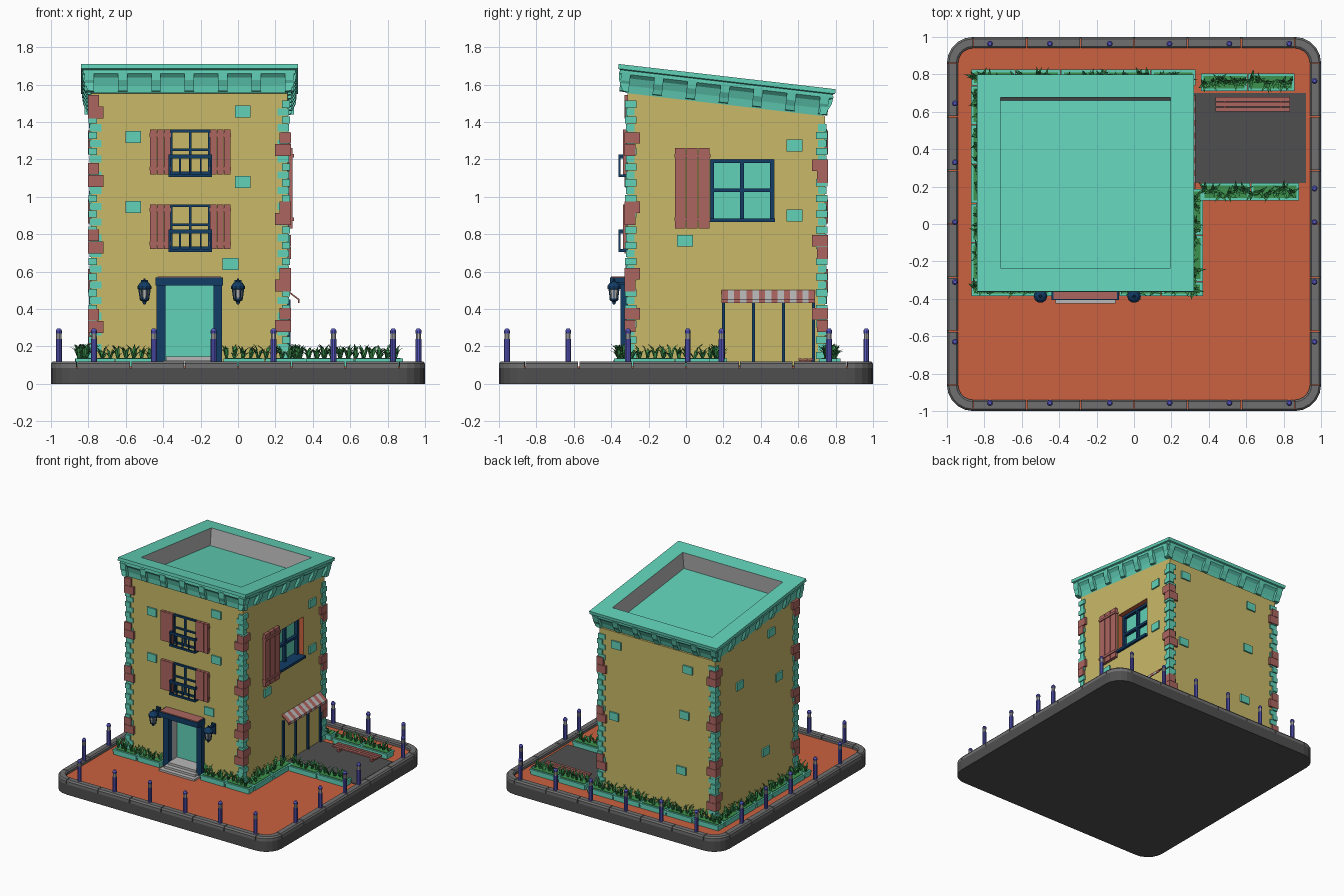
import bpy, bmesh, math, random
from mathutils import Vector

if "Cube" in bpy.data.objects:
    bpy.data.objects.remove(bpy.data.objects["Cube"])

random.seed(6)
COL = {"yellow_plaster": (.59, .49, .14), "teal": (.12, .64, .48), "orange_paving": (.597, .122, .051),
       "red_brown": (.41, .13, .115), "navy": (.006, .045, .13), "post_blue": (.1, .1, .55),
       "light_grey": (.48, .48, .48), "curb_grey": (.16, .16, .16), "dark_grey": (.078, .078, .078),
       "leaf_green": (.045, .29, .075)}
MATS = {}
for n, c in COL.items():
    MATS[n] = bpy.data.materials.new(n)
    MATS[n].diffuse_color = (*c, 1)


def finish(name, bm, *mats):
    bmesh.ops.recalc_face_normals(bm, faces=bm.faces)
    me = bpy.data.meshes.new(name)
    bm.to_mesh(me)
    bm.free()
    for m in mats:
        me.materials.append(MATS[m])
    ob = bpy.data.objects.new(name, me)
    bpy.context.collection.objects.link(ob)
    return ob


def loft(bm, rings, cap=True, mats=None):
    vs = [[bm.verts.new(p) for p in r] for r in rings]
    n = len(vs[0])
    for k, (a, b) in enumerate(zip(vs, vs[1:])):
        for i in range(n):
            f = bm.faces.new((a[i], a[(i + 1) % n], b[(i + 1) % n], b[i]))
            f.material_index = mats[k] if mats else 0
    if cap:
        bm.faces.new(vs[0][::-1])
        bm.faces.new(vs[-1])


def rect(x0, x1, y0, y1, z):
    return [(x0, y0, z), (x1, y0, z), (x1, y1, z), (x0, y1, z)]


def boxes(name, mat, items):
    bm = bmesh.new()
    for x0, x1, y0, y1, z0, z1 in items:
        loft(bm, [rect(x0, x1, y0, y1, z0), rect(x0, x1, y0, y1, z1)])
    return finish(name, bm, mat)


def lathe(bm, cx, cy, prof, seg, mats):
    loft(bm, [[(cx + r * math.cos(2 * math.pi * i / seg), cy + r * math.sin(2 * math.pi * i / seg), z)
               for i in range(seg)] for r, z in prof], True, mats)


# base slab and paving
def rounded(inset, z, r=.14):
    out = []
    for q in range(4):
        c = Vector((1 - r, 1 - r)) if q == 0 else Vector(((-1, -1, 1)[q - 1], (1, -1, -1)[q - 1])) * (1 - r)
        for i in range(6):
            a = math.pi / 2 * (q + i / 5)
            out.append((c.x + (r - inset) * math.cos(a), c.y + (r - inset) * math.sin(a), z))
    return out


for name, mat, inset, z0, z1 in (("base_slab", "dark_grey", 0, 0, .084), ("paving", "orange_paving", .012, .08, .092)):
    bm = bmesh.new()
    loft(bm, [rounded(inset, z0), rounded(inset, z1)])
    finish(name, bm, mat)

# curb stones: one curved stone per corner, six per side
PROF = [(0, .084), (0, .108), (.01, .12), (.05, .12), (.06, .112), (.06, .084)]
bm = bmesh.new()
for q in range(4):
    a0 = q * math.pi / 2
    def sec(p, a):
        c, s = math.cos(a0), math.sin(a0)
        ring = []
        for d, z in PROF:
            x, y = p[0] - d * math.cos(a), p[1] - d * math.sin(a)
            ring.append((x * c - y * s, x * s + y * c, z))
        return ring
    arc = [math.radians(1 + 88 * i / 5) for i in range(6)]
    loft(bm, [sec((.86 + .14 * math.cos(a), .86 + .14 * math.sin(a)), a) for a in arc])
    for i in range(6):
        y = -.86 + i * 1.72 / 6
        loft(bm, [sec((1, y + .003), 0), sec((1, y + 1.72 / 6 - .003), 0)])
finish("curb_stones", bm, "curb_grey")

# bollards
spots = [(x, s) for x in (-.77, -.45, -.13, .19, .51, .83) for s in (-.957, .964)]
spots += [(-.958, y) for y in (.645, .33, .01, -.31, -.63)] + [(.965, y) for y in (.765, .19, .01, -.31, -.63)]
bm = bmesh.new()
for x, y in spots:
    lathe(bm, x, y, [(.016, .11), (.016, .24), (.014, .24), (.014, .27), (.016, .27), (.016, .285), (.009, .295)],
          10, [0, 0, 1, 0, 0, 0])
finish("bollards", bm, "post_blue", "light_grey")

# house walls with a sloping top, door and window recesses
X0, X1, Y0, Y1 = -.785, .265, -.312, .742
bm = bmesh.new()
loft(bm, [[(x, Y0, .08), (x, Y1, .08), (x, Y1, 1.433), (x, Y0, 1.556)] for x in (X0, X1)])
walls = finish("house_walls", bm, "yellow_plaster", "orange_paving", "teal", "light_grey")
for dims in ((-.39, -.13, -.5, -.235, .10, .525), (.185, .4, .13, .47, .87, 1.2)):
    cut = boxes("cutter", "teal", [dims])
    cut.hide_render = True
    m = walls.modifiers.new("cut", 'BOOLEAN')
    m.operation, m.object, m.solver = 'DIFFERENCE', cut, 'EXACT'
    bpy.context.view_layer.objects.active = walls
    bpy.ops.object.modifier_apply(modifier=m.name)
    bpy.data.objects.remove(cut)
for p in walls.data.polygons:
    c, n = p.center, p.normal
    p.material_index = 0
    if .17 < c.x < .26 and .12 < c.y < .48 and .8 < c.z < 1.25:
        p.material_index = 2 if abs(n.x) > .5 else 1
    elif -.4 < c.x < -.12 and -.305 < c.y < -.2 and .09 < c.z < .6:
        p.material_index = 2 if abs(n.y) > .5 else 3

# tilted roof: coved cornice, rim and sunken deck
TILT, L, RX0, RX1 = -.1157, 1.168, -.84, .32
bm = bmesh.new()
steps = [(.055, -.15), (.048, -.11), (.032, -.07), (.012, -.05), (.012, -.03), (0, -.025), (0, 0), (.125, 0), (.125, -.14)]
loft(bm, [rect(RX0 + d, RX1 - d, d, L - d, z) for d, z in steps], True, [0] * 7 + [1])
roof = finish("roof_cornice", bm, "teal", "light_grey")
# corbels under the rim, seven to a side
bm = bmesh.new()
shape = [(.07, -.145), (.035, -.14), (.028, -.115), (.012, -.085), (.006, -.04), (.07, -.04)]
for i in range(7):
    t, w = .045 + i * (1.16 - .09) / 6, .025
    for s in (0, 1):
        loft(bm, [[(RX0 + t + k, L - d if s else d, z) for d, z in shape] for k in (-w, w)])
        loft(bm, [[(RX1 - d if s else RX0 + d, t + k, z) for d, z in shape] for k in (-w, w)])
corbels = finish("roof_corbels", bm, "teal")
for ob in (roof, corbels):
    ob.location, ob.rotation_euler = (0, -.36, 1.71), (TILT, 0, 0)

# corner stones: small teal courses plus pairs of large red blocks
small, red = [], []
def corner(sx, sy, z0, z1, lx, ly, o):
    x, y = (X1 if sx > 0 else X0) + sx * o, (Y1 if sy > 0 else Y0) + sy * o
    a, b = x - sx * lx, y - sy * ly
    return (min(x, a), max(x, a), min(y, b), max(y, b), z0, z1)
for sx, sy, pairs in ((-1, -1, (1.45, 1.085, .73, .305)), (1, -1, (1.25, .88, .525, .31)),
                      (1, 1, (1.105, .70, .31)), (-1, 1, (1.26, .89, .52, .24))):
    for k in range(int(((1.54 if sy < 0 else 1.42) - .09) / .042)):
        z = .09 + k * .042
        lx, ly = ((.062, .045), (.045, .062))[k % 2]
        small.append(corner(sx, sy, z, z + .038, lx, ly, .008 + .006 * (k % 2)))
    for z in pairs:
        red.append(corner(sx, sy, z - .032, z + .032, .085, .06, .018))
        red.append(corner(sx, sy, z + .034, z + .095, .06, .085, .018))
boxes("corner_stones", "teal", small)
boxes("corner_blocks", "red_brown", red)

# scattered teal bricks on all four walls
bricks, h, w, o = [], .032, .042, .012
for x, z in ((-.56, 1.32), (.025, 1.455), (.025, 1.08), (-.56, .945), (-.04, .64)):
    bricks.append((x - w, x + w, Y0 - o, Y0 + o, z - h, z + h))
for x, z in ((.11, 1.33), (-.54, 1.3), (.13, .74), (-.51, .92), (-.48, .46)):
    bricks.append((x - w, x + w, Y1 - o, Y1 + o, z - h, z + h))
for y, z in ((.58, 1.275), (.58, .9), (-.005, .765)):
    bricks.append((X1 - o, X1 + o, y - w, y + w, z - h, z + h))
for y, z in ((.02, 1.4), (.43, 1.12), (-.08, 1.0), (.09, .45)):
    bricks.append((X0 - o, X0 + o, y - w, y + w, z - h, z + h))
boxes("wall_bricks", "teal", bricks)

# front windows with balcony rails and shutters
bars, rails, shut = [], [], []
for b in (1.12, .72):
    f = (Y0 - .012, Y0 + .01)
    bars += [(-.36, -.15, *f, b + .225, b + .24), (-.36, -.15, *f, b + .125, b + .137), (-.36, -.15, *f, b, b + .015),
             (-.262, -.248, *f, b, b + .23), (-.362, -.35, *f, b, b + .23), (-.16, -.148, *f, b, b + .23)]
    for z0, z1 in ((b - .015, b), (b + .085, b + .105)):
        rails += [(-.372, -.138, -.362, -.348, z0, z1), (-.372, -.36, -.36, Y0, z0, z1), (-.15, -.138, -.36, Y0, z0, z1)]
    rails += [(x - .005, x + .005, -.36, -.35, b, b + .09) for x in (-.366, -.311, -.255, -.199, -.144)]
    for x in (-.415, -.095):
        shut += [(x + k * .037 - .0175, x + k * .037 + .0175, Y0 - .024, Y0 + .005, b, b + .24) for k in (-1, 0, 1)]
        shut += [(x - .057, x + .057, Y0 - .018, Y0, z, z + .02) for z in (b + .02, b + .2)]
boxes("front_window_frames", "navy", bars)
boxes("balcony_rails", "navy", rails)
boxes("front_shutters", "red_brown", shut)

# side window and its open shutter
fx = (.2, .225)
boxes("side_window_frame", "navy", [(*fx, .13, .15, .87, 1.2), (*fx, .45, .47, .87, 1.2), (*fx, .29, .31, .87, 1.2),
      (*fx, .13, .47, 1.18, 1.2), (*fx, .13, .47, 1.025, 1.045), (.19, .285, .125, .475, .865, .885)])
boxes("side_shutter", "red_brown", [(.268, .292, -.06 + k * .064, -.002 + k * .064, .83, 1.26) for k in range(3)]
      + [(.262, .3, -.062, .132, z, z + .018) for z in (.87, 1.21)])

# door surround, canopy and steps
boxes("door_frame", "navy", [(-.435, -.388, -.35, -.3, .09, .53), (-.132, -.085, -.35, -.3, .09, .53),
      (-.44, -.08, -.405, -.3, .525, .568)])
boxes("door_canopy_top", "red_brown", [(-.43, -.09, -.4, -.31, .565, .574)])
boxes("door_steps", "light_grey", [(-.42, -.1, -.425, -.25, .09, .108), (-.40, -.12, -.39, -.25, .1, .126),
      (-.385, -.135, -.355, -.24, .12, .145)])

# wall lanterns
bm = bmesh.new()
for x in (-.5, 0):
    lathe(bm, x, -.385, [(.006, .425), (.012, .44), (.024, .447), (.024, .455), (.02, .455), (.028, .505), (.037, .508),
          (.037, .522), (.024, .54), (.008, .548), (.005, .562)], 10, [0, 0, 0, 0, 1, 0, 0, 0, 0, 0])
    for i in range(6):
        c, s = math.cos(i * math.pi / 3), math.sin(i * math.pi / 3)
        loft(bm, [rect(x + r * c - .003, x + r * c + .003, -.385 + r * s - .003, -.385 + r * s + .003, z)
                  for r, z in ((.022, .45), (.031, .51))])
    loft(bm, [rect(x - .008, x + .008, -.385, Y0, z) for z in (.53, .545)])
    loft(bm, [rect(x - .018, x + .018, Y0 - .012, Y0, z) for z in (.47, .555)])
finish("wall_lanterns", bm, "navy", "light_grey")

# shop front and striped awning
boxes("shop_posts", "navy", [(.255, .28, y - .008, y + .008, .09, .45) for y in (.2, .36, .52, .682)])
bm = bmesh.new()
for i in range(15):
    y = .19 + i * .0333
    n = len(bm.faces)
    loft(bm, [[(.26, k, .505), (.33, k, .452), (.33, k, .432), (.322, k, .432), (.322, k, .448), (.26, k, .494)]
              for k in (y, y + .0333)])
    bm.faces.ensure_lookup_table()
    for f in bm.faces[n:]:
        f.material_index = i % 2
finish("awning", bm, "red_brown", "light_grey")

# side yard and bench
boxes("side_yard", "dark_grey", [(.26, .92, .22, .70, .085, .097)])
boxes("bench", "red_brown", [(.435, .835, y, y + .022, .125, .136) for y in (.602, .629, .656)]
      + [(x, x + .02, .606, .674, .095, .126) for x in (.475, .775)])

# planters: stone troughs with a green bed and curved leaves
runs = [(-.872, -.44, -.385, -.31), (-.08, .37, -.385, -.31), (-.872, .33, .74, .825), (-.872, -.785, -.31, .74),
        (.265, .37, -.31, .19), (.355, .86, .71, .805), (.36, .885, .125, .22)]
trough, beds = [], []
leaf = bmesh.new()
for x0, x1, y0, y1 in runs:
    along = x1 - x0 > y1 - y0
    a, b = (x0, x1) if along else (y0, y1)
    n = max(2, round((b - a) / .22))
    for i in range(n):
        s, e = a + (b - a) * i / n + .002, a + (b - a) * (i + 1) / n - .002
        r = (s, e, y0, y1) if along else (x0, x1, s, e)
        trough += [(r[0] + .004, r[1] - .004, r[2] + .006, r[3] - .006, .088, .118), (*r, .118, .135)]
        beds.append((r[0] + .014, r[1] - .014, r[2] + .014, r[3] - .014, .13, .139))
    for i in range(int((b - a) / .042)):
        t, m = a + .02 + i * .042, random.uniform(-.015, .015)
        base = Vector((t, (y0 + y1) / 2 + m, .13) if along else ((x0 + x1) / 2 + m, t, .13))
        for j in range(7):
            ang = random.uniform(0, 2 * math.pi)
            d, side = Vector((math.cos(ang), math.sin(ang), 0)), Vector((-math.sin(ang), math.cos(ang), 0))
            reach, top, w = random.uniform(.02, .06), random.uniform(.04, .09), .0075
            pts = [base + d * (reach * u) + Vector((0, 0, top * v)) for u, v in ((0, 0), (.4, .7), (1, .95))]
            v = [leaf.verts.new(p) for p in (pts[0] - side * w, pts[0] + side * w, pts[1] + side * w,
                                             pts[1] - side * w, pts[2])]
            leaf.faces.new(v[:4])
            leaf.faces.new((v[3], v[2], v[4]))
boxes("planters", "teal", trough)
boxes("planter_beds", "leaf_green", beds)
finish("planter_leaves", leaf, "leaf_green")

for m in bpy.data.materials:
    if m.users and not m.is_grease_pencil:
        m.use_nodes = True
        m.node_tree.nodes["Principled BSDF"].inputs["Base Color"].default_value = m.diffuse_color
